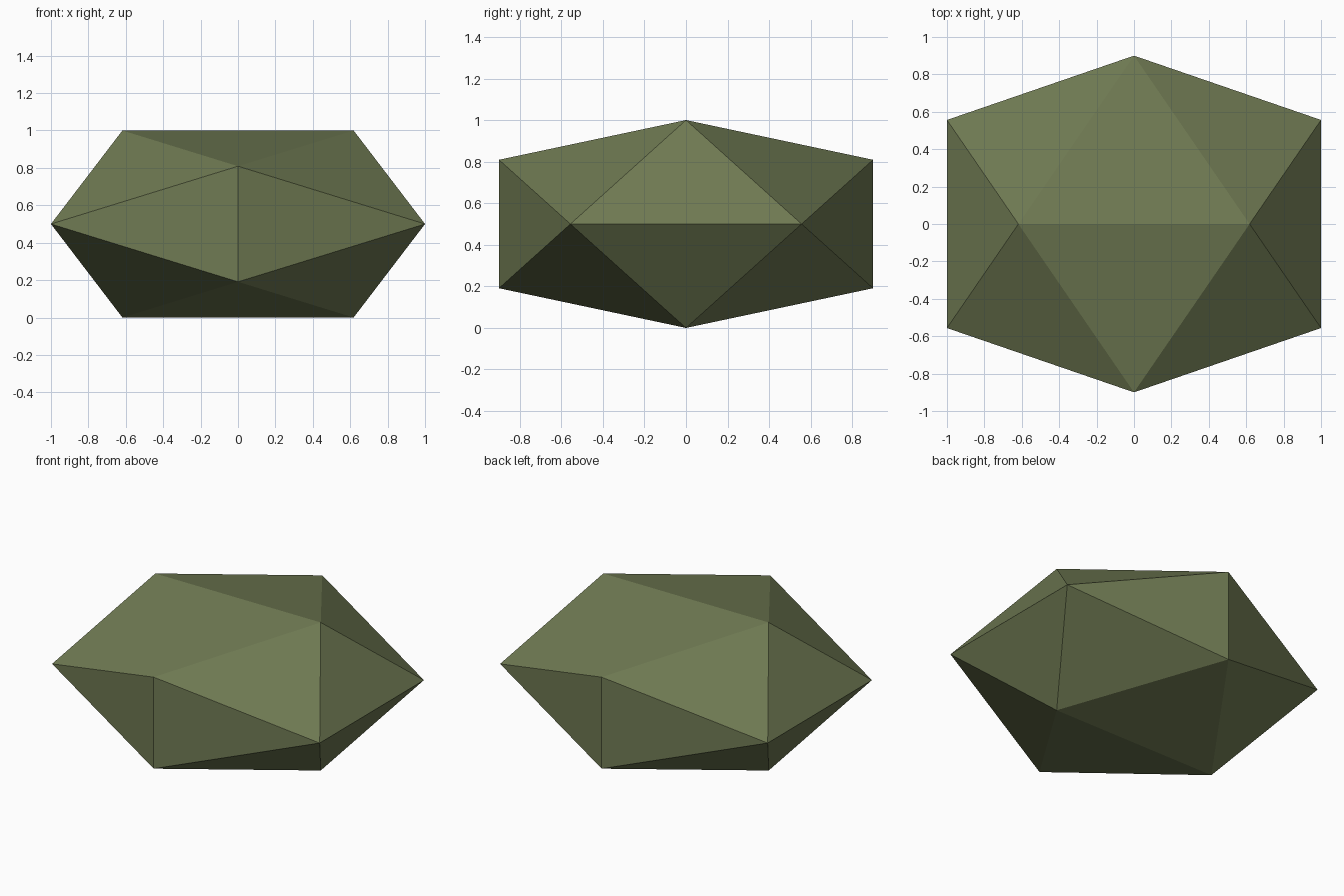
import bpy, bmesh
from itertools import product
from mathutils import Vector

if "Cube" in bpy.data.objects:
    bpy.data.objects.remove(bpy.data.objects["Cube"])

# Faceted boulder: a squashed icosahedron made as the hull of three golden rectangles
G = (5 ** 0.5 - 1) / 2
SCALE = Vector((1.0, 0.9, 0.5))

bm = bmesh.new()
for a, b in product((-1, 1), repeat=2):
    for p in ((a * G, 0, b), (a, b * G, 0), (0, a, b * G)):
        bm.verts.new(Vector(p) * SCALE + Vector((0, 0, 0.5)))
bmesh.ops.convex_hull(bm, input=bm.verts[:])
bmesh.ops.recalc_face_normals(bm, faces=bm.faces[:])

mesh = bpy.data.meshes.new("boulder")
bm.to_mesh(mesh)
bm.free()

# Mossy green colour
mat = bpy.data.materials.new("moss green")
mat.diffuse_color = (0.16, 0.195, 0.086, 1)
mat.use_nodes = True
mat.node_tree.nodes["Principled BSDF"].inputs["Base Color"].default_value = mat.diffuse_color
mesh.materials.append(mat)

boulder = bpy.data.objects.new("boulder", mesh)
bpy.context.collection.objects.link(boulder)
